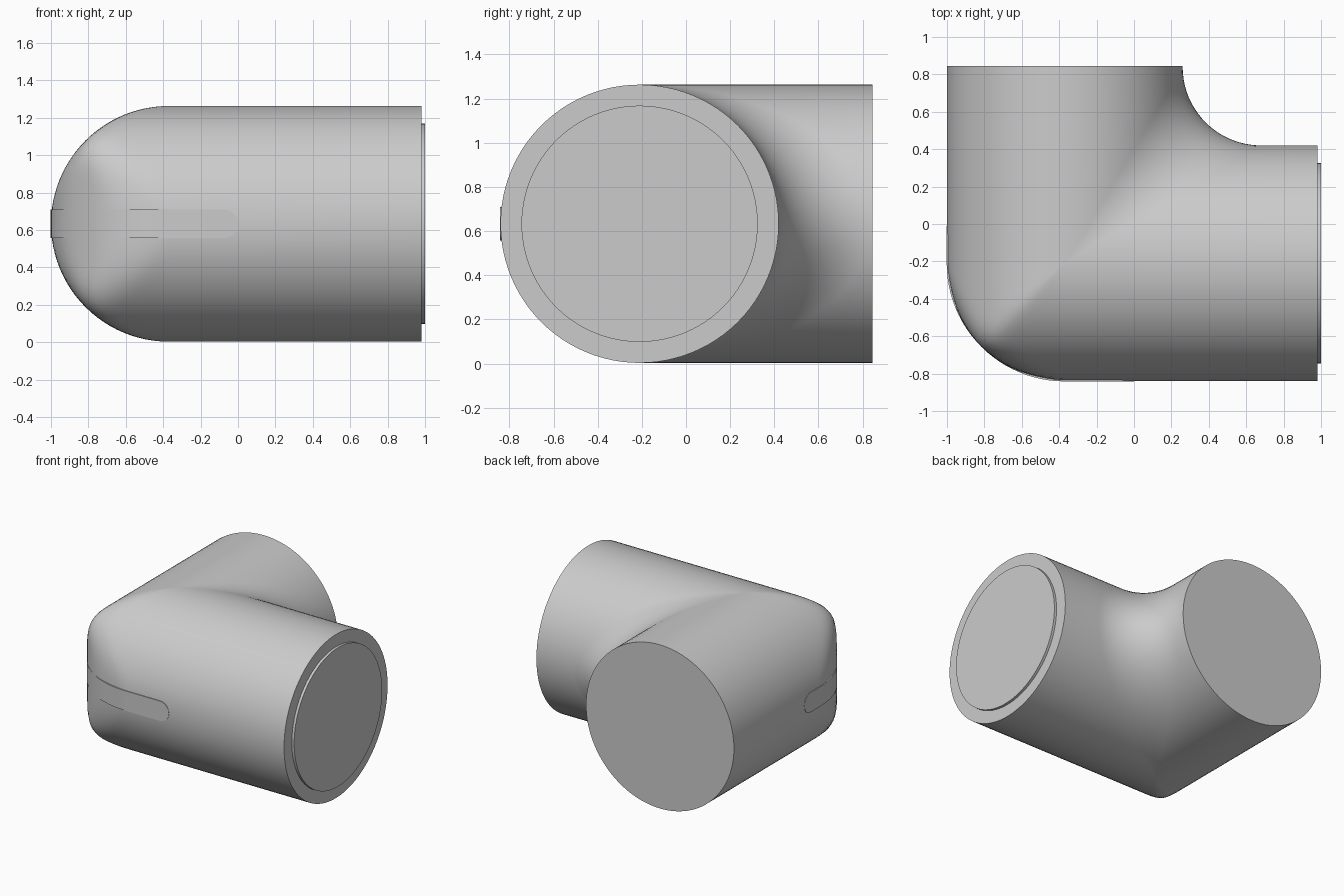
import bpy, bmesh
from math import sin, cos, pi, radians
from mathutils import Vector, Matrix

if "Cube" in bpy.data.objects:
    bpy.data.objects.remove(bpy.data.objects["Cube"])

R = 0.63                             # pipe radius
F = 0.42                             # inner fillet radius
C = Vector((-0.37, -0.21, 0.633))    # where the two pipe axes meet
X_END, Y_END = 0.98 - C.x, 0.845 - C.y
N = 20                               # steps across the bend


def finish(name, bm):
    bmesh.ops.remove_doubles(bm, verts=bm.verts, dist=1e-5)
    bmesh.ops.recalc_face_normals(bm, faces=bm.faces)
    me = bpy.data.meshes.new(name)
    bm.to_mesh(me)
    bm.free()
    ob = bpy.data.objects.new(name, me)
    bpy.context.collection.objects.link(ob)
    bpy.context.view_layer.objects.active = ob
    bpy.ops.object.select_all(action='DESELECT')
    ob.select_set(True)
    bpy.ops.object.shade_smooth_by_angle(angle=radians(30))
    return ob


def smooth_min(a, b, k):
    if k < 1e-6:
        return min(a, b)
    h = max(k - abs(a - b), 0) / k
    return min(a, b) - h * h * k / 4


def bend_line(phi):
    """Points running from the right mouth, through the bend, to the back mouth."""
    w, h = R * cos(phi), R * sin(phi)
    pts = [Vector((X_END, w, h))]
    if w > 1e-6:        # inner side: rolling-ball fillet
        c = Vector(((R + F) * cos(phi), (R + F) * cos(phi), (R + F) * sin(phi)))
        a = Vector((0, -F * cos(phi), -F * sin(phi)))
        b = Vector((-F * cos(phi), 0, -F * sin(phi)))
        ang = a.angle(b)
        for i in range(N + 1):
            t = i / N
            if ang < 1e-4:
                v = a.lerp(b, t)
            else:
                v = (a * sin((1 - t) * ang) + b * sin(t * ang)) / sin(ang)
            pts.append(c + v)
    else:               # outer side: mitre rounded off by an upright cylinder
        w = abs(w) if abs(w) > 1e-6 else 0
        for i in range(N + 1):
            th = i / N * pi / 2
            s, k = max(sin(th), 0), max(cos(th), 0)
            mitre = w / (s ** 10 + k ** 10) ** 0.1
            d = max(smooth_min(R, mitre, 0.12 * sin(2 * th)), 0) if w else 0
            pts.append(Vector((-d * s, -d * k, h)))
    pts.append(Vector((w if cos(phi) > 1e-6 else -w, Y_END, h)))
    return [p + C for p in pts]


# elbow body with closed mouths
bm = bmesh.new()
SEG = 96
rows = [[bm.verts.new(p) for p in bend_line(2 * pi * i / SEG)] for i in range(SEG)]
for i in range(SEG):
    a, b = rows[i], rows[(i + 1) % SEG]
    for j in range(len(a) - 1):
        bm.faces.new((a[j], a[j + 1], b[j + 1], b[j]))
bm.faces.new([r[0] for r in rows])
bm.faces.new([r[-1] for r in rows])
bmesh.ops.dissolve_degenerate(bm, dist=1e-5, edges=bm.edges)
finish("elbow_body", bm)

# raised disc in the right mouth
bm = bmesh.new()
bmesh.ops.create_cone(bm, cap_ends=True, segments=96, radius1=0.535, radius2=0.535, depth=0.04,
                      matrix=Matrix.Translation((0.98, C.y, C.z)) @ Matrix.Rotation(pi / 2, 4, 'Y'))
finish("mouth_disc", bm)

# thin flat strip with round ends, wrapped around the outer corner
HALF = 0.076
FRONT, SIDE, PR = 0.37, 0.20, R + 0.0015
ARC = PR * pi / 2
TOTAL = FRONT + ARC + SIDE


def strip_point(s, z, rad):
    if s < FRONT:
        p = (FRONT - s, -rad, z)
    elif s < FRONT + ARC:
        th = (s - FRONT) / PR
        p = (-rad * sin(th), -rad * cos(th), z)
    else:
        p = (-rad, s - FRONT - ARC, z)
    return Vector(p) + C


cap = [HALF * (1 - cos(pi / 2 * i / 8)) for i in range(9)]
stations = cap + [FRONT + ARC * i / 24 for i in range(25)] + [TOTAL - s for s in reversed(cap)]
bm = bmesh.new()
rings = []
for s in stations:
    e = max(HALF - min(s, TOTAL - s), 0)
    hz = max(HALF ** 2 - e * e, 0) ** 0.5
    rings.append([bm.verts.new(strip_point(s, z, rad)) for z, rad in
                  ((-hz, PR), (hz, PR), (hz, PR - 0.03), (-hz, PR - 0.03))])
for a, b in zip(rings, rings[1:]):
    for j in range(4):
        k = (j + 1) % 4
        bm.faces.new((a[j], a[k], b[k], b[j]))
bmesh.ops.dissolve_degenerate(bm, dist=1e-5, edges=bm.edges)
finish("corner_strip", bm)
